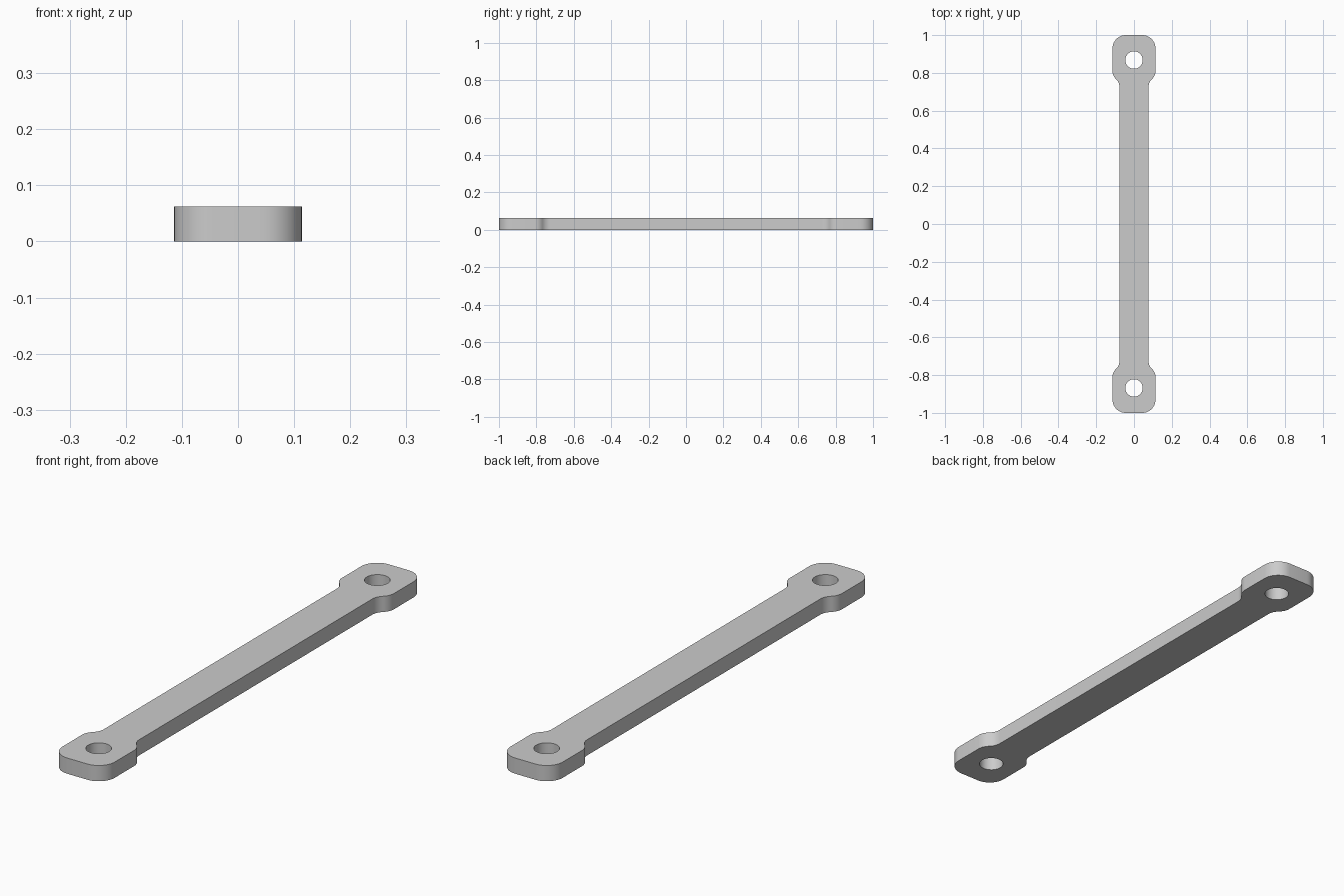
import bpy, bmesh
from math import pi, sin, cos, atan

default = bpy.data.objects.get("Cube")
if default:
    bpy.data.objects.remove(default, do_unlink=True)

THICK = 0.062
HEAD, SHANK = 0.114, 0.077       # half widths
CORNER = 0.07                    # end corner radius
NECK_IN, NECK_OUT = 0.725, 0.81  # where the shank flares into the head
HOLE_Y, HOLE_R = 0.868, 0.046

grey = bpy.data.materials.new("plain grey")
grey.use_nodes = True
colour = (0.6, 0.6, 0.6, 1)
grey.diffuse_color = colour
grey.node_tree.nodes["Principled BSDF"].inputs["Base Color"].default_value = colour


def arc(cx, cy, r, start, end, steps=10):
    return [(cx + r * cos(start + (end - start) * i / steps),
             cy + r * sin(start + (end - start) * i / steps))
            for i in range(steps + 1)]


# One quarter of the outline: concave fillet, convex fillet, end corner
sweep = 2 * atan((HEAD - SHANK) / (NECK_OUT - NECK_IN))
r = (NECK_OUT - NECK_IN) / (2 * sin(sweep))
quarter = arc(SHANK + r, NECK_IN, r, pi, pi - sweep)
quarter += arc(HEAD - r, NECK_OUT, r, -sweep, 0)[1:]
quarter += arc(HEAD - CORNER, 1 - CORNER, CORNER, 0, pi / 2)

# Mirror the quarter into the full counter-clockwise outline
half = quarter + [(-x, y) for x, y in reversed(quarter)]
outline = half + [(-x, -y) for x, y in half]

# Flat bar
bm = bmesh.new()
base = bm.faces.new([bm.verts.new((x, y, 0)) for x, y in outline])
top = bmesh.ops.extrude_face_region(bm, geom=[base])["geom"]
bmesh.ops.translate(bm, vec=(0, 0, THICK),
                    verts=[v for v in top if isinstance(v, bmesh.types.BMVert)])
bmesh.ops.recalc_face_normals(bm, faces=bm.faces)
mesh = bpy.data.meshes.new("link_bar")
bm.to_mesh(mesh)
bm.free()
mesh.materials.append(grey)
bar = bpy.data.objects.new("link_bar", mesh)
bpy.context.collection.objects.link(bar)

# Pin hole through each head
for side, name in ((-1, "front"), (1, "back")):
    bpy.ops.mesh.primitive_cylinder_add(vertices=48, radius=HOLE_R, depth=THICK * 3,
                                        location=(0, side * HOLE_Y, THICK / 2))
    cutter = bpy.context.object
    cutter.name = name + "_hole_cutter"
    cutter.hide_render = True
    cutter.data.materials.append(grey)
    cut = bar.modifiers.new(name + "_hole", "BOOLEAN")
    cut.operation = "DIFFERENCE"
    cut.solver = "EXACT"
    cut.object = cutter
    bpy.context.view_layer.objects.active = bar
    bpy.ops.object.modifier_apply(modifier=cut.name)
    bpy.data.objects.remove(cutter, do_unlink=True)

# Smooth rounded walls, sharp rims
bpy.ops.object.select_all(action="DESELECT")
bar.select_set(True)
bpy.context.view_layer.objects.active = bar
bpy.ops.object.shade_smooth_by_angle(angle=pi / 6)
